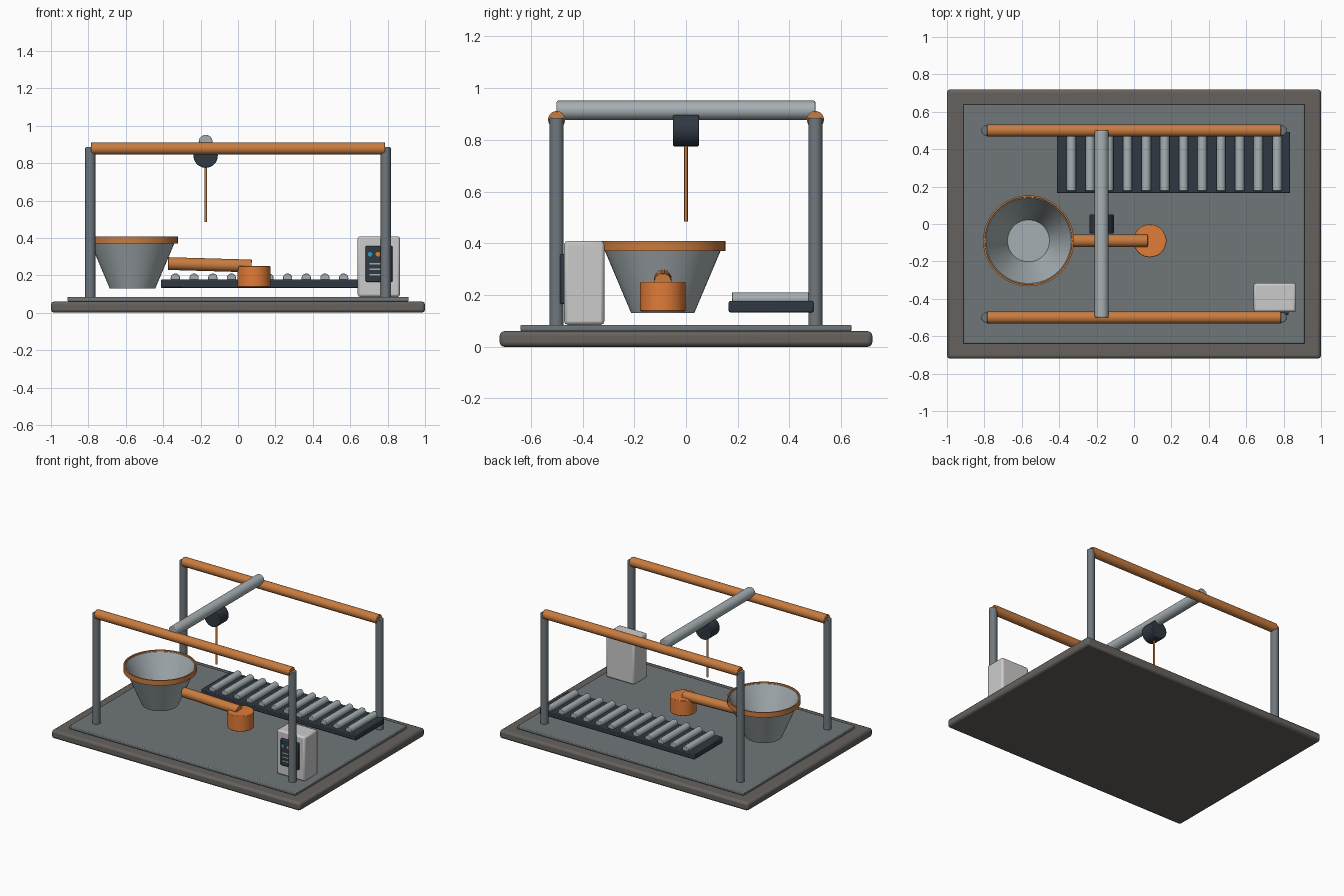
import bpy, bmesh, math
from mathutils import Vector

if "Cube" in bpy.data.objects:
    bpy.data.objects.remove(bpy.data.objects["Cube"])


def mat(name, r, g, b):
    m = bpy.data.materials.new(name)
    m.diffuse_color = (r, g, b, 1)
    m.use_nodes = True
    m.node_tree.nodes["Principled BSDF"].inputs["Base Color"].default_value = m.diffuse_color
    return m


STONE = mat("stone", 0.13, 0.12, 0.11)
DECK = mat("deck_grey", 0.16, 0.18, 0.19)
STEEL = mat("steel", 0.16, 0.19, 0.21)
PALE = mat("pale_steel", 0.38, 0.43, 0.45)
COPPER = mat("copper", 0.58, 0.2, 0.05)
ORANGE = mat("orange", 0.75, 0.2, 0.04)
DARK = mat("dark", 0.03, 0.04, 0.055)
CASE = mat("case", 0.55, 0.55, 0.55)
BLUE = mat("blue", 0.02, 0.35, 0.65)


def finish(name, bm, material, bevel=0.0, segs=2):
    bmesh.ops.recalc_face_normals(bm, faces=bm.faces)
    me = bpy.data.meshes.new(name)
    bm.to_mesh(me)
    bm.free()
    ob = bpy.data.objects.new(name, me)
    bpy.context.collection.objects.link(ob)
    me.materials.append(material)
    if bevel:
        mod = ob.modifiers.new("bevel", 'BEVEL')
        mod.width, mod.segments = bevel, segs
        mod.limit_method = 'ANGLE'
    bpy.ops.object.select_all(action='DESELECT')
    ob.select_set(True)
    bpy.context.view_layer.objects.active = ob
    bpy.ops.object.shade_smooth_by_angle(angle=math.radians(35))
    return ob


def box(name, lo, hi, material, bevel=0.0):
    bm = bmesh.new()
    bmesh.ops.create_cube(bm, size=1)
    lo, hi = Vector(lo), Vector(hi)
    for v in bm.verts:
        v.co = Vector((v.co[i] * (hi[i] - lo[i]) + (lo[i] + hi[i]) / 2 for i in range(3)))
    return finish(name, bm, material, bevel)


def rod(name, a, b, r, material, bevel=0.0, sides=32):
    a, b = Vector(a), Vector(b)
    bm = bmesh.new()
    bmesh.ops.create_cone(bm, cap_ends=True, segments=sides, radius1=r, radius2=r,
                          depth=(b - a).length)
    bm.transform((b - a).to_track_quat('Z', 'Y').to_matrix().to_4x4())
    bmesh.ops.translate(bm, verts=bm.verts, vec=(a + b) / 2)
    return finish(name, bm, material, bevel)


def lathe(name, centre, profile, material, closed=False, steps=48):
    bm = bmesh.new()
    vs = [bm.verts.new((r, 0, z)) for r, z in profile]
    edges = [bm.edges.new(p) for p in zip(vs, vs[1:])]
    if closed:
        edges.append(bm.edges.new((vs[-1], vs[0])))
    bmesh.ops.spin(bm, geom=vs + edges, axis=(0, 0, 1), cent=(0, 0, 0),
                   angle=math.tau, steps=steps)
    bmesh.ops.remove_doubles(bm, verts=bm.verts, dist=1e-5)
    bmesh.ops.translate(bm, verts=bm.verts, vec=(*centre, 0))
    return finish(name, bm, material)


# Floor slab and deck
box("base_slab", (-1, -0.72, 0), (1, 0.72, 0.06), STONE, 0.016)
box("deck_plate", (-0.912, -0.64, 0.06), (0.912, 0.64, 0.085), DECK, 0.006)

# Gantry frame: posts, rails and crossing beam
for y, side in ((-0.5, "front"), (0.5, "back")):
    for x, end in ((-0.79, "left"), (0.79, "right")):
        rod(f"{side}_{end}_post", (x, y, 0.08), (x, y, 0.885), 0.027, STEEL, 0.004)
    rod(f"{side}_rail", (-0.787, y, 0.878), (0.787, y, 0.878), 0.033, COPPER, 0.004)
rod("bridge_beam", (-0.173, -0.5, 0.914), (-0.173, 0.5, 0.914), 0.037, PALE, 0.005)

# Hoist drum and cable
rod("hoist_drum", (-0.173, -0.05, 0.84), (-0.173, 0.05, 0.84), 0.065, DARK, 0.004)
rod("hoist_cable", (-0.173, 0, 0.485), (-0.173, 0, 0.8), 0.007, COPPER, sides=16)

# Open crucible with rim band
lathe("crucible", (-0.564, -0.09),
      [(0, 0.13), (0.122, 0.13), (0.236, 0.4), (0.228, 0.4), (0.112, 0.142), (0, 0.142)], PALE)
lathe("crucible_rim", (-0.564, -0.09),
      [(0.225, 0.371), (0.243, 0.371), (0.243, 0.408), (0.234, 0.408)], COPPER, closed=True)

# Pouring spout and mould
rod("spout", (-0.374, -0.09, 0.263), (0.073, -0.09, 0.25), 0.034, COPPER, 0.003)
rod("mould", (0.085, -0.09, 0.137), (0.085, -0.09, 0.25), 0.088, ORANGE, 0.004, 48)

# Roller conveyor
box("conveyor_bed", (-0.413, 0.165, 0.133), (0.835, 0.493, 0.177), DARK, 0.006)
for i in range(12):
    x = -0.335 + i * 0.1
    rod(f"roller_{i + 1}", (x, 0.177, 0.185), (x, 0.487, 0.185), 0.025, PALE, 0.003, 24)

# Control cabinet with panel, buttons and vent slots
box("control_cabinet", (0.64, -0.471, 0.085), (0.866, -0.316, 0.409), CASE, 0.013)
box("control_panel", (0.682, -0.487, 0.165), (0.826, -0.465, 0.358), DARK, 0.006)
for i, m in enumerate((BLUE, ORANGE)):
    x = 0.706 + i * 0.042
    rod(f"button_{i + 1}", (x, -0.494, 0.313), (x, -0.48, 0.313), 0.012, m, sides=20)
for i in range(3):
    z = 0.262 - i * 0.029
    box(f"panel_slot_{i + 1}", (0.702, -0.49, z - 0.004), (0.79, -0.48, z + 0.004), PALE)
